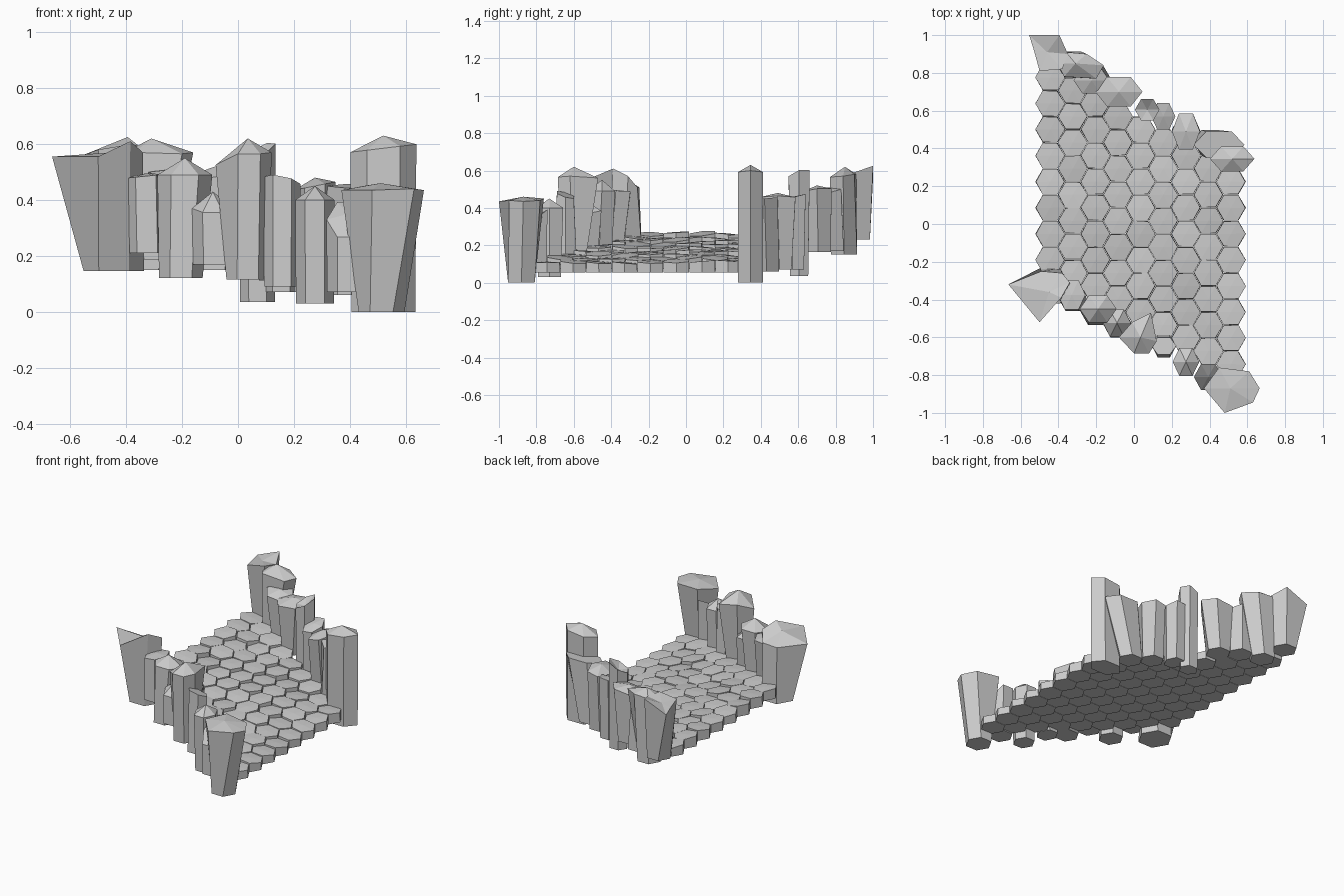
import bpy, bmesh, math, random

random.seed(4)
COLS, ROWS = 9, 8
DX, DY = 0.1197, 0.138         # spacing of the hexagon grid
X0, Y0 = -0.444, -0.19         # centre of the first tile


def centre(col, row):
    return X0 + DX * col, Y0 - DY / 2 * col + DY * row


def ring(x, y, rx, ry):
    return [(x + rx * math.cos(math.radians(60 * k)),
             y + ry * math.sin(math.radians(60 * k))) for k in range(6)]


def add_column(bm, base, z0, top, apex):
    """Hexagonal prism between a flat base ring and a faceted, pointed cap."""
    lo = [bm.verts.new((x, y, z0)) for x, y in base]
    hi = [bm.verts.new(p) for p in top]
    tip = bm.verts.new(apex)
    bm.faces.new(lo[::-1])
    for k in range(6):
        n = (k + 1) % 6
        bm.faces.new((lo[k], lo[n], hi[n], hi[k]))
        bm.faces.new((hi[k], hi[n], tip))


def finish(bm, name):
    bmesh.ops.recalc_face_normals(bm, faces=bm.faces)
    me = bpy.data.meshes.new(name)
    bm.to_mesh(me)
    bm.free()
    ob = bpy.data.objects.new(name, me)
    bpy.context.collection.objects.link(ob)


# Stepped floor of slightly uneven hexagonal tiles, falling towards +x
bm = bmesh.new()
for c in range(COLS):
    for r in range(ROWS):
        x, y = centre(c, r)
        z0 = 0.205 - 0.01875 * c
        zt = z0 + 0.058 + random.uniform(-0.006, 0.007)
        sx, sy = random.uniform(-0.18, 0.02), random.uniform(-0.1, 0.1)
        top = [(px + random.uniform(-0.002, 0.002), py + random.uniform(-0.002, 0.002),
                zt + sx * (px - x) + sy * (py - y)) for px, py in ring(x, y, 0.0775, 0.0775)]
        add_column(bm, ring(x, y, 0.0785, 0.0785), z0, top, (x, y, zt + 0.003))
finish(bm, "hex_tile_floor")

# Pillars: base z, base radius, top centre x, y, top radii x, y, rim z, tip rise, tilt x, y
FRONT = [
    (0.145, 0.108, -0.45, -0.36, 0.15, 0.13, 0.56, 0.01, 0, 0),
    (0.21, 0.074, -0.33, -0.375, 0.073, 0.09, 0.485, 0.01, 0.1, 0),
    (0.12, 0.078, -0.19, -0.45, 0.098, 0.082, 0.49, 0.06, 0, 0),
    (0.17, 0.076, -0.09, -0.525, 0.074, 0.084, 0.37, 0.06, 0, 0.2),
    (0.115, 0.076, 0.035, -0.60, 0.10, 0.11, 0.57, 0.05, 0, 0),
    (0.09, 0.072, 0.158, -0.645, 0.066, 0.052, 0.47, 0.0, -0.2, -0.3),
    (0.03, 0.070, 0.275, -0.73, 0.070, 0.085, 0.40, 0.05, 0, 0),
    (0.07, 0.076, 0.393, -0.81, 0.076, 0.080, 0.33, 0.02, 0, 0.9),
    (0.0, 0.082, 0.51, -0.87, 0.15, 0.12, 0.435, 0.025, 0, 0),
]
BACK = [
    (0.23, 0.080, -0.46, 0.91, 0.10, 0.10, 0.58, 0.0, 0, 0),
    (0.15, 0.080, -0.31, 0.85, 0.12, 0.07, 0.57, 0.05, 0, 0),
    (0.17, 0.078, -0.225, 0.76, 0.095, 0.080, 0.49, 0.02, -0.1, 0.2),
    (0.165, 0.078, -0.08, 0.70, 0.125, 0.090, 0.49, 0.03, 0.1, 0.1),
    (0.035, 0.056, 0.07, 0.605, 0.065, 0.065, 0.57, -0.03, 0.5, 0.3),
    (0.07, 0.070, 0.155, 0.57, 0.064, 0.080, 0.45, 0.01, 0.1, 0.3),
    (0.07, 0.074, 0.275, 0.49, 0.074, 0.110, 0.45, 0.03, 0.2, 0),
    (0.06, 0.078, 0.45, 0.42, 0.135, 0.080, 0.45, 0.0, 0, 0.1),
    (0.0, 0.078, 0.52, 0.345, 0.118, 0.076, 0.585, 0.045, 0.12, 0),
]
# Irregular rims of the strongly flared pillars, anticlockwise from the right
RIMS = {
    ("front", 0): [(-.34, -.31, .57), (-.38, -.26, .51), (-.49, -.25, .51),
                   (-.665, -.32, .555), (-.5, -.52, .555), (-.385, -.39, .61)],
    ("front", 4): [(.12, -.62, .57), (.09, -.47, .56), (-.01, -.52, .56),
                   (-.08, -.6, .525), (0, -.685, .565), (.08, -.685, .565)],
    ("front", 8): [(.665, -.87, .435), (.61, -.78, .44), (.45, -.76, .45),
                   (.37, -.87, .435), (.48, -1, .435), (.63, -.945, .44)],
    ("back", 0): [(-.35, .9, .59), (-.395, 1, .625), (-.555, 1, .56),
                  (-.53, .92, .57), (-.5, .81, .58), (-.38, .82, .6)],
    ("back", 1): [(-.16, .84, .57), (-.25, .9, .58), (-.36, .91, .58),
                  (-.405, .85, .57), (-.37, .78, .57), (-.2, .77, .565)],
}
# Pillars that stand upright, with the base directly under the top
UPRIGHT = {("front", 5), ("front", 6), ("back", 4), ("back", 5), ("back", 8)}

for side, row, table in (("front", -1, FRONT), ("back", ROWS, BACK)):
    for c, (z0, rb, tx, ty, rx, ry, zt, rise, sx, sy) in enumerate(table):
        bx, by = centre(c, row)
        brx = rb
        if (side, c) in UPRIGHT:
            bx, by, brx = tx, ty, rx * 0.97
        rim = RIMS.get((side, c))
        if rim is None:
            rim = [(x, y, zt + sx * (x - tx) + sy * (y - ty)) for x, y in ring(tx, ty, rx, ry)]
        bm = bmesh.new()
        add_column(bm, ring(bx, by, brx, rb), z0, rim, (tx, ty, zt + rise))
        finish(bm, f"{side}_pillar_{c + 1}")
